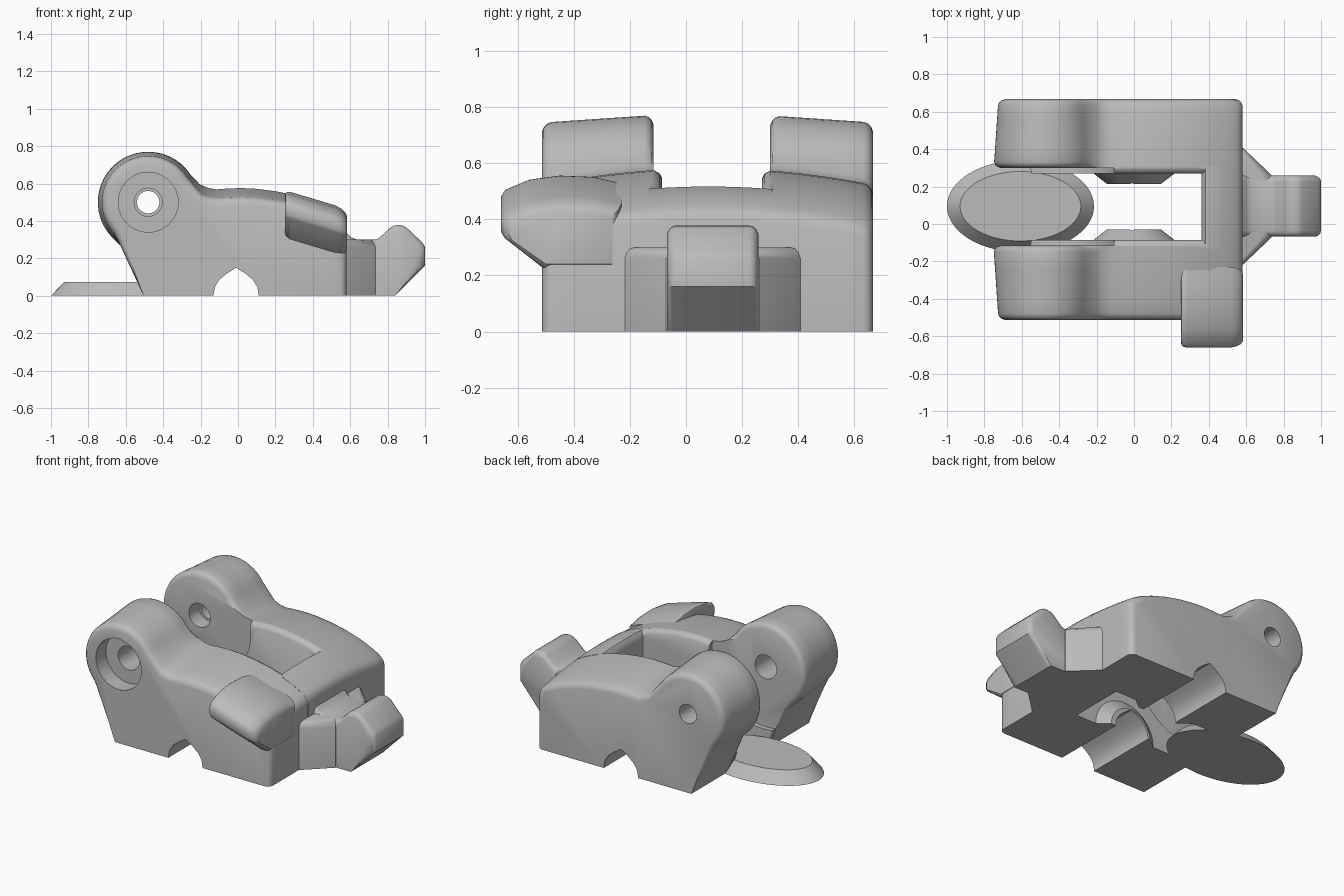
import bpy, bmesh
from math import sin, cos, pi, radians

if "Cube" in bpy.data.objects:
    bpy.data.objects.remove(bpy.data.objects["Cube"], do_unlink=True)

grey = bpy.data.materials.new("light_grey")
grey.use_nodes = True
grey.diffuse_color = (0.5, 0.5, 0.5, 1)
grey.node_tree.nodes["Principled BSDF"].inputs["Base Color"].default_value = (0.5, 0.5, 0.5, 1)


def loft(name, sections):
    """Skin a solid through equally long closed loops."""
    bm = bmesh.new()
    loops = [[bm.verts.new(p) for p in s] for s in sections]
    n = len(loops[0])
    for a, b in zip(loops, loops[1:]):
        for i in range(n):
            j = (i + 1) % n
            bm.faces.new((a[i], a[j], b[j], b[i]))
    bm.faces.new(loops[0])
    bm.faces.new(loops[-1][::-1])
    bmesh.ops.recalc_face_normals(bm, faces=bm.faces)
    mesh = bpy.data.meshes.new(name)
    bm.to_mesh(mesh)
    bm.free()
    mesh.materials.append(grey)
    ob = bpy.data.objects.new(name, mesh)
    bpy.context.collection.objects.link(ob)
    return ob


def combine(target, other, operation):
    """Apply a boolean and discard the helper solid."""
    mod = target.modifiers.new("combine", 'BOOLEAN')
    mod.object = other
    mod.operation = operation
    mod.solver = 'EXACT'
    bpy.context.view_layer.update()
    bpy.context.view_layer.objects.active = target
    bpy.ops.object.modifier_apply(modifier=mod.name)
    bpy.data.objects.remove(other, do_unlink=True)


def ring(x, z, r, y, n=48):
    return [(x + r * cos(2 * pi * i / n), y, z + r * sin(2 * pi * i / n)) for i in range(n)]


def rod(x, z, r, y0, y1):
    ob = loft("cutter", [ring(x, z, r, y0), ring(x, z, r, y1)])
    ob.hide_render = True
    return ob


HX, HZ = -0.48, 0.5          # centre of the round ears
TOP = [(-.2, .6), (-.16, .583), (-.12, .575), (-.05, .58), (.02, .582), (.1, .578),
       (.2, .565), (.3, .545), (.4, .515), (.48, .482), (.53, .456)]
CORNER = [(.555, .44), (.572, .422), (.58, .395)]


def crown(y):
    return abs(y - .08) / .59


def drop(y):
    return .06 * crown(y) ** 2


def arm_section(y, ear_in, top_in, end_in):
    r = .285 - .04 * crown(y) - ear_in
    low = drop(y) + top_in
    pts = [(-.505, 0), (-.63 + ear_in * .7, .27)]
    for i in range(25):
        a = radians(222 - 189 * i / 24)
        pts.append((HX + r * cos(a), HZ + r * sin(a)))
    pts += [(x, z - low) for x, z in TOP]
    pts += [(x - end_in, z - low) for x, z in CORNER]
    pts.append((.58 - end_in, 0))
    return [(x, y, z) for x, z in pts]


def arm(name, inner, outer):
    s = 1 if outer > inner else -1
    secs = []
    # softened inner rim
    for t, e, b in [(0, .04, .03), (.01, .04, .012), (.03, .036, 0), (.037, .018, 0), (.046, .007, 0), (.062, 0, 0)]:
        secs.append(arm_section(inner + s * t, e, b, 0))
    for k in (.35, .55, .75):
        secs.append(arm_section(inner + (outer - inner) * k, 0, 0, 0))
    # softened outer rim
    for t, e in [(.035, 0), (.018, .005), (.006, .017), (0, .034)]:
        secs.append(arm_section(outer - s * t, e, e, e))
    return loft(name, secs)


# main body: two arms joined by a cross bar
body = arm("body", .27, .667)
combine(body, arm("front_arm", -.085, -.513), 'UNION')


def bar_section(y):
    top = [(.365, .495), (.38, .515), (.4, .516)] + TOP[-2:] + CORNER
    pts = [(.36, 0), (.36, .47)] + [(x + .001, z - drop(y) + .001) for x, z in top] + [(.581, 0)]
    return [(x, y, z) for x, z in pts]


combine(body, loft("cross_bar", [bar_section(y) for y in (-.13, -.06, .01, .08, .15, .22, .31)]), 'UNION')

# tapered axle collars on the inner walls
for base, tip in ((.3, .215), (-.115, -.03)):
    collar = loft("collar", [[(r * cos(pi * i / 24), y, r * sin(pi * i / 24)) for i in range(25)]
                             for y, r in ((base, .255), (tip, .145))])
    combine(body, collar, 'UNION')

# axle tunnel with a peaked roof
arch = [(-.13, -.1), (-.13, .01), (-.122, .05), (-.1, .085), (-.06, .118), (-.01, .15),
        (.04, .118), (.08, .085), (.102, .05), (.11, .01), (.11, -.1)]
tunnel = loft("cutter", [[(x, y, z) for x, z in arch] for y in (-.9, .9)])
combine(body, tunnel, 'DIFFERENCE')

# round recess between the ears, pivot holes and counterbore
for r, y0, y1 in ((.38, -.115, .3), (.16, -.7, -.41), (.075, -.8, .4), (.06, -.9, .9)):
    combine(body, rod(HX, HZ, r, y0, y1), 'DIFFERENCE')

# slanted side lug
LUG = [(-.51, .3), (-.65, .412), (-.66, .43), (-.66, .48), (-.645, .504), (-.56, .54),
       (-.45, .555), (-.33, .55), (-.23, .528), (-.23, .3)]


def lug_section(x, inset):
    k = 1 - inset / .15
    return [(x, -.45 + (y + .45) * (1 - inset / .25), .42 + (z - .42) * k - .3 * (x - .28)) for y, z in LUG]


loft("side_lug", [lug_section(x, i) for x, i in
                  ((.25, .03), (.255, .014), (.265, .004), (.28, 0), (.4, 0), (.52, 0),
                   (.55, .008), (.57, .02), (.582, .04))])

# tapered hitch base
loft("hitch_base", [[(.55, -.235 + i, z), (.55, .425 - i, z), (.585, .405 - i, z), (.735 - i, .262 - i, z),
                     (.735 - i, -.072 + i, z), (.585, -.215 + i, z)]
                    for z, i in ((0, 0), (.26, 0), (.282, .007), (.295, .018), (.3, .034))])

# hitch tongue
TONGUE = [(.56, 0), (.56, .35), (.583, .335), (.6, .315), (.63, .302), (.735, .3), (.755, .308),
          (.81, .36), (.83, .374), (.855, .378), (.88, .376), (.9, .365), (.985, .285), (1, .262),
          (1, .16), (.84, 0)]


def tongue_section(y, inset):
    return [(x - (inset if x > .95 else 0), y, z - (inset if z > .2 else 0)) for x, z in TONGUE]


EDGE = ((0, .03), (.007, .014), (.018, .004), (.032, 0))
loft("hitch_tongue", [tongue_section(-.068 + t, i) for t, i in EDGE]
     + [tongue_section(.258 - t, i) for t, i in reversed(EDGE)])

# oval ground plate with sloped rim
loft("oval_plate", [[(-.607 + a * cos(2 * pi * i / 64), .095 + b * sin(2 * pi * i / 64), z) for i in range(64)]
                    for z, a, b in ((0, .393, .245), (.073, .323, .186))])

bpy.ops.object.select_all(action='DESELECT')
for name in ("body", "side_lug", "hitch_base", "hitch_tongue", "oval_plate"):
    ob = bpy.data.objects[name]
    ob.select_set(True)
    bpy.context.view_layer.objects.active = ob
bpy.ops.object.shade_smooth_by_angle(angle=radians(35))
